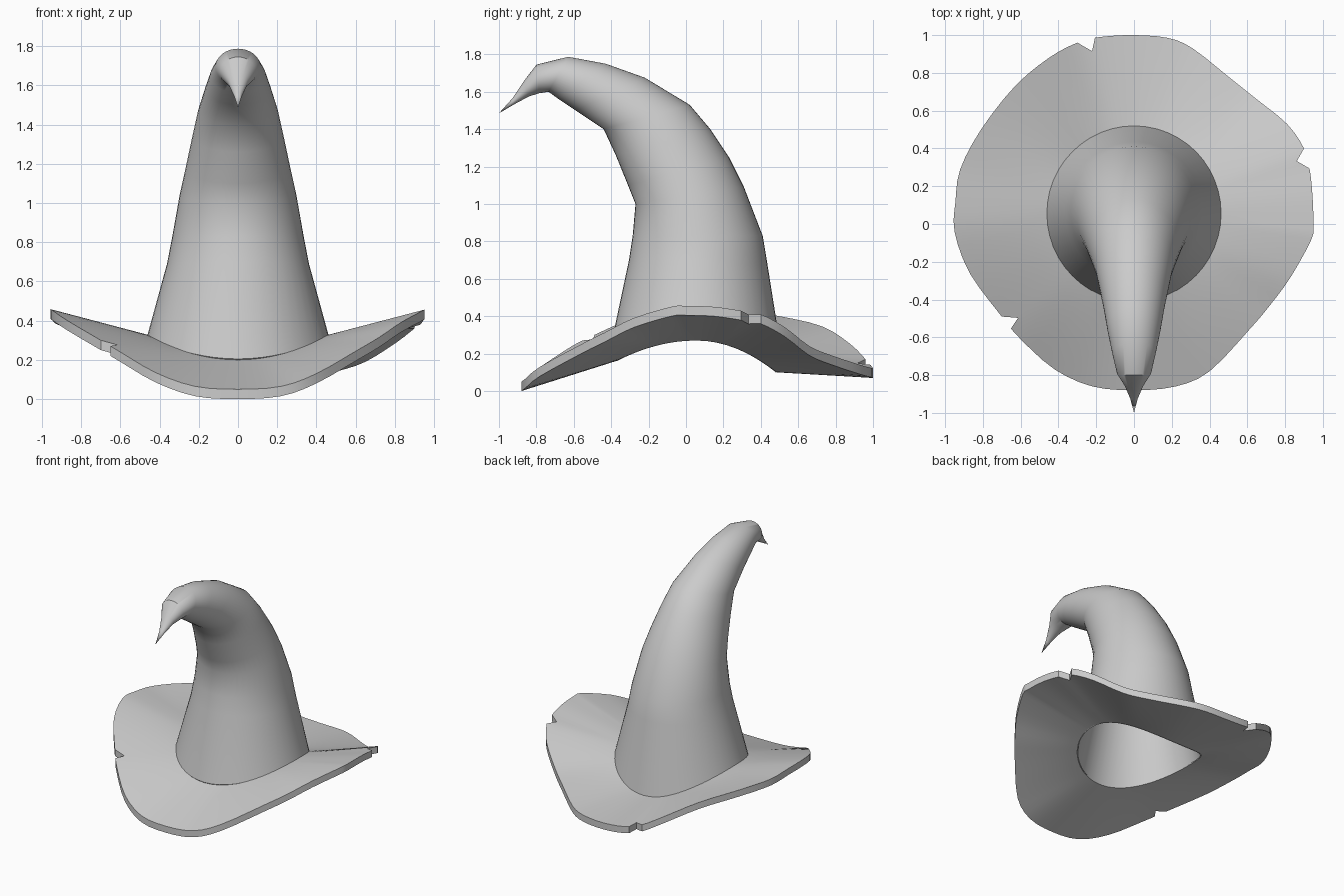
import bpy, bmesh
from math import sin, cos, pi, atan2
from mathutils import Vector

if "Cube" in bpy.data.objects:
    bpy.data.objects.remove(bpy.data.objects["Cube"])

CY, R, T = 0.055, 0.465, 0.05      # crown centre in y, crown base radius, felt thickness


def rim_z(a):
    """Height of the saddle-shaped line where crown meets brim."""
    s = sin(a)
    return 0.32 - (0.11 if s < 0 else 0.17) * s * s


def rim_point(a, r, dz=0.0):
    return Vector((r * cos(a), CY + r * sin(a), rim_z(a) + dz))


def loft(name, rings, closed=False, caps=()):
    """Skin a list of equal-length rings; caps maps ring indices to tip points."""
    bm = bmesh.new()
    vs = [[bm.verts.new(p) for p in ring] for ring in rings]
    n = len(vs[0])
    pairs = list(zip(vs, vs[1:])) + ([(vs[-1], vs[0])] if closed else [])
    for a, b in pairs:
        for i in range(n):
            j = (i + 1) % n
            bm.faces.new((a[i], a[j], b[j], b[i]))
    for index, tip in caps:
        t = bm.verts.new(tip)
        for i in range(n):
            bm.faces.new((vs[index][i], vs[index][(i + 1) % n], t))
    bmesh.ops.recalc_face_normals(bm, faces=bm.faces)
    mesh = bpy.data.meshes.new(name)
    bm.to_mesh(mesh)
    bm.free()
    ob = bpy.data.objects.new(name, mesh)
    bpy.context.collection.objects.link(ob)
    return ob


def activate(ob):
    bpy.ops.object.select_all(action='DESELECT')
    ob.select_set(True)
    bpy.context.view_layer.objects.active = ob


def smooth_loop(pts, steps):
    """Closed Catmull-Rom curve through the points."""
    out, n = [], len(pts)
    for i in range(n):
        a, b, c, d = (Vector(pts[(i + k) % n]) for k in (-1, 0, 1, 2))
        for s in range(steps):
            t = s / steps
            out.append(0.5 * (2 * b + (c - a) * t + (2 * a - 5 * b + 4 * c - d) * t * t
                              + (3 * b - a - 3 * c + d) * t ** 3))
    return out


# Brim: wavy outer edge lofted to the saddle rim
edge = [(.95, 0, .455), (.945, .15, .45), (.93, .29, .43), (.90, .40, .41),
        (.81, .53, .34), (.65, .66, .24), (.50, .78, .19), (.31, .93, .14),
        (.18, .985, .125), (0, 1, .12), (-.18, .99, .135), (-.30, .96, .17),
        (-.45, .88, .25), (-.63, .73, .345), (-.81, .50, .40), (-.92, .29, .43),
        (-.945, .12, .45), (-.95, -.04, .455), (-.87, -.26, .40), (-.70, -.49, .30),
        (-.60, -.61, .24), (-.42, -.77, .135), (-.22, -.86, .065), (0, -.88, .05),
        (.22, -.86, .065), (.40, -.78, .13), (.61, -.56, .25), (.72, -.43, .315),
        (.83, -.28, .39), (.94, -.08, .45)]
outline = smooth_loop(edge, 3)
inner = [rim_point(atan2(p.y - CY, p.x), 0.43) for p in outline]
steps = [k / 8 for k in range(9)]
top = [[a.lerp(b, t) for a, b in zip(inner, outline)] for t in steps]
bottom = [[p - Vector((0, 0, T)) for p in ring] for ring in reversed(top)]
brim = loft("brim", top + bottom, closed=True)

# Torn notches in the brim edge: (one lip, deepest point, other lip)
notches = [((-.296, .958), (-.222, .915), (-.206, .99)),
           ((.90, .40), (.862, .333), (.926, .296)),
           ((-.70, -.49), (-.614, -.497), (-.66, -.566))]
for a, deep, b in notches:
    d = Vector(deep)
    lips = [d + (Vector(p) - d) * 1.8 for p in (a, b)]
    tri = [lips[0], d, lips[1]]
    rings = [[Vector((p.x, p.y, z)) for p in tri] for z in (-0.2, 0.8)]
    mid = sum(tri, Vector((0, 0))) / 3
    cutter = loft("notch_cutter", rings,
                  caps=((0, (mid.x, mid.y, -0.2)), (1, (mid.x, mid.y, 0.8))))
    cutter.hide_render = True
    mod = brim.modifiers.new("notch", 'BOOLEAN')
    mod.operation, mod.solver, mod.object = 'DIFFERENCE', 'EXACT', cutter
    activate(brim)
    bpy.ops.object.modifier_apply(modifier=mod.name)
    bpy.data.objects.remove(cutter)

# Crown: tilted elliptical sections (front y, front z, back y, back z, half width)
sections = [(-.305, .70, .435, .68, .362), (-.285, .83, .41, .83, .335),
            (-.27, 1.0, .31, 1.09, .297), (-.31, 1.10, .23, 1.25, .268),
            (-.375, 1.26, .13, 1.40, .235), (-.44, 1.40, .02, 1.53, .205),
            (-.59, 1.50, -.22, 1.675, .165), (-.68, 1.56, -.43, 1.75, .14),
            (-.735, 1.60, -.63, 1.787, .115), (-.785, 1.592, -.80, 1.745, .09),
            (-.84, 1.575, -.868, 1.655, .05), (-.92, 1.532, -.928, 1.565, .02)]
SEG = 48
angles = [2 * pi * i / SEG for i in range(SEG)]


def section_ring(s, inset=0.0):
    f, b = Vector((0, s[0], s[1])), Vector((0, s[2], s[3]))
    c, half = (f + b) / 2, (b - f) / 2
    k = 1 - inset / s[4]
    return [c + (half * sin(a) + Vector((s[4] * cos(a), 0, 0))) * k for a in angles]


outer = [[rim_point(a, R, -0.005) for a in angles]] + [section_ring(s) for s in sections]
lining = [[rim_point(a, 0.425, -T) for a in angles]] + [section_ring(s, 0.04) for s in sections[:9]]
rings = lining[::-1] + outer
crown = loft("crown", rings, caps=((0, (0, -.72, 1.69)), (-1, (0, -1.0, 1.485))))

for ob in (brim, crown):
    activate(ob)
    bpy.ops.object.shade_smooth_by_angle(angle=pi / 5)
